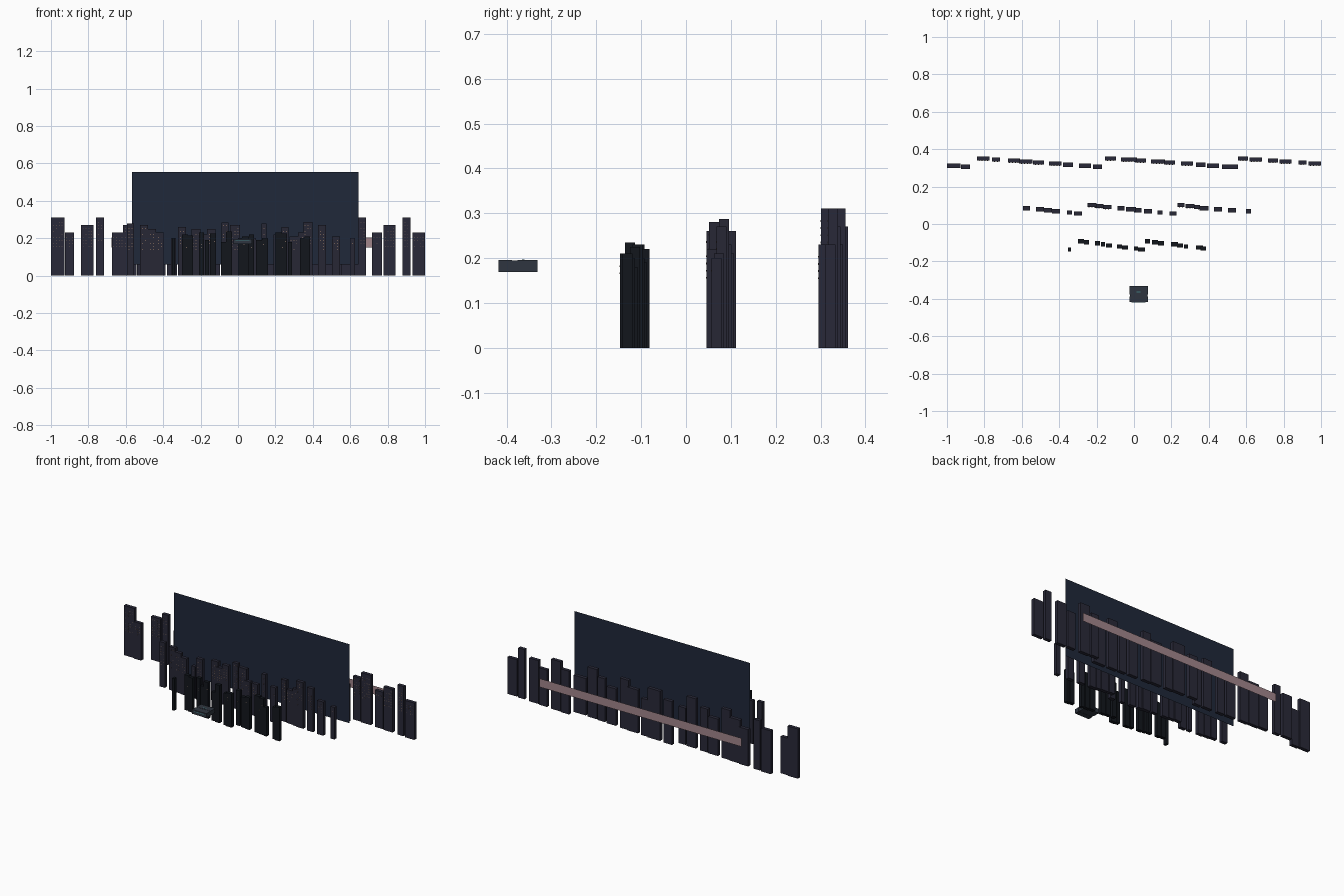
import bpy, bmesh, random
from mathutils import Matrix, Vector

random.seed(4)


def mat(name, col):
    m = bpy.data.materials.new(name)
    m.diffuse_color = (*col, 1)
    return m


FAR = mat("far_wall", (0.022, 0.022, 0.040))
MID = mat("mid_wall", (0.020, 0.020, 0.036))
NEAR = mat("near_wall", (0.006, 0.008, 0.012))
SKY = mat("dusk_sky", (0.014, 0.021, 0.042))
GLOW = mat("horizon_glow", (0.36, 0.24, 0.26))
LIT = mat("window_light", (0.16, 0.11, 0.09))
HULL = mat("hull", (0.028, 0.036, 0.050))
TEAL = mat("signal_light", (0.05, 0.20, 0.22))


def add_box(bm, c, s):
    bmesh.ops.create_cube(bm, size=1, matrix=Matrix.Translation(c) @ Matrix.Diagonal((*s, 1)))


def finish(bm, name, m):
    me = bpy.data.meshes.new(name)
    bm.to_mesh(me)
    bm.free()
    ob = bpy.data.objects.new(name, me)
    me.materials.append(m)
    bpy.context.collection.objects.link(ob)
    return ob


def box(name, c, s, m):
    bm = bmesh.new()
    add_box(bm, c, s)
    return finish(bm, name, m)


def backdrop(name, x0, x1, z0, z1, y, m):
    bm = bmesh.new()
    pts = [(x0, y, z0), (x1, y, z0), (x1, y, z1), (x0, y, z1)]
    bm.faces.new([bm.verts.new(p) for p in pts])
    finish(bm, name, m)


def skyline(name, xs, ws, hs, y_back, shift, m, depth, lit, z_lit):
    """Row of towers stepping forward in groups of nine, with window lights."""
    walls, lights = bmesh.new(), bmesh.new()
    for i, x in enumerate(xs):
        w, h = ws[i % len(ws)], hs[i % len(hs)]
        y = y_back - ((i + shift) % 9) * 0.0055
        add_box(walls, (x, y, h / 2), (w, depth, h))
        n = max(1, int(w / 0.016))
        z = z_lit
        while z < h - 0.015:
            for k in range(n):
                if random.random() < lit:
                    wx = x + (k - (n - 1) / 2) * 0.015
                    add_box(lights, (wx, y - depth / 2, z), (0.005, 0.002, 0.004))
            z += 0.016
    finish(walls, name + "_towers", m)
    finish(lights, name + "_windows", LIT)


# far row
skyline("far",
        [-.963, -.901, -.805, -.738, -.642, -.578, -.511, -.42, -.353, -.262, -.195, -.126,
         -.027, .035, .128, .19, .283, .356, .422, .513, .583, .65, .743, .81, .9, .967],
        [.072, .05, .067, .043, .064, .072, .06, .067, .053, .064, .05, .06, .085,
         .06, .075, .06, .064, .05, .064, .085, .055, .067, .055, .064, .043, .066],
        [.31, .23, .27], .350, 7, FAR, .022, .6, .155)

# middle row
skyline("middle",
        [-.575, -.503, -.46, -.417, -.345, -.3, -.225, -.187, -.144, -.07, -.016, .02,
         .075, .14, .209, .251, .299, .337, .374, .449, .524, .612],
        [.037, .043, .045, .043, .027, .043, .048, .048, .045, .037, .055, .04,
         .043, .027, .037, .037, .048, .034, .05, .043, .043, .028],
        [.28, .27, .25, .23, .20, .26, .25, .22, .25, .285, .27, .20,
         .20, .28, .22, .26, .21, .23, .287, .27, .21, .20],
        .101, 3, MID, .022, .55, .14)

# near row
skyline("near",
        [-.345, -.283, -.254, -.195, -.166, -.134, -.078, -.048, .011, .04,
         .072, .112, .144, .216, .246, .278, .35, .37],
        [.016, .032, .028, .027, .021, .032, .027, .032, .021, .037,
         .027, .032, .032, .037, .032, .021, .036, .03],
        [.20, .22, .215, .23, .19, .225, .18, .235, .20, .21, .22, .19,
         .20, .23, .225, .18, .20, .21], -.092, 8, NEAR, .022, .15, .15)

# backdrops
backdrop("sky_panel", -.567, .645, .06, .553, .18, SKY)
backdrop("horizon_glow_band", -.675, .72, .15, .203, .418, GLOW)

# hovering craft
cx = 0.025
box("craft_nose", (cx, -.403, .182), (.098, .030, .027), HULL)
box("craft_waist", (cx, -.382, .182), (.094, .014, .025), HULL)
box("craft_body", (cx, -.3535, .182), (.098, .045, .027), HULL)
box("craft_roof_light", (cx, -.363, .1955), (.022, .005, .002), TEAL)
box("craft_front_light", (cx, -.4175, .186), (.075, .002, .004), TEAL)
